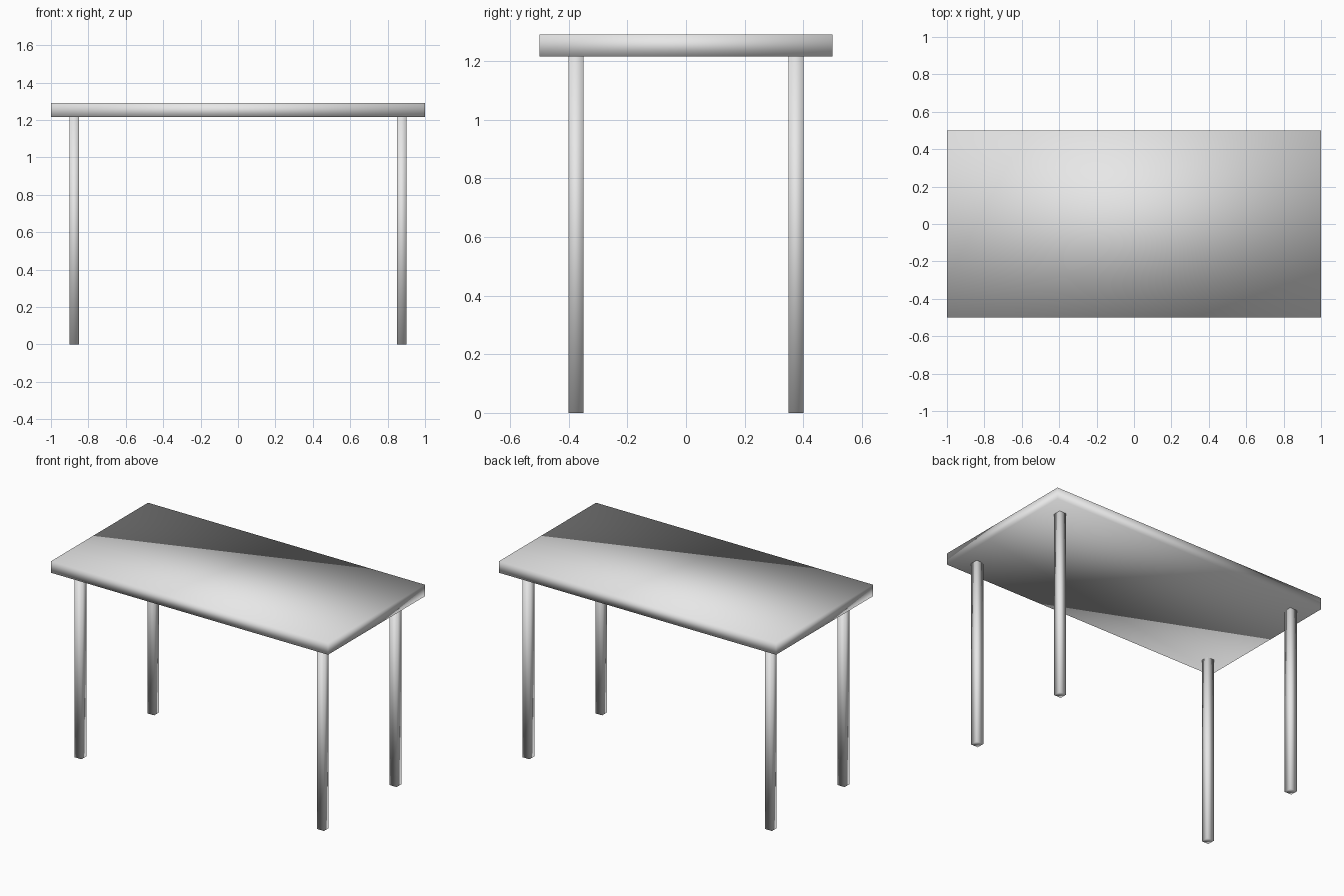
import bpy
import bmesh
from mathutils import Matrix, Vector

default_cube = bpy.data.objects.get("Cube")
if default_cube:
    bpy.data.objects.remove(default_cube, do_unlink=True)

LENGTH, WIDTH, HEIGHT = 2.0, 1.0, 1.29
TOP_THICKNESS = 0.075
LEG_SIZE = 0.05
LEG_INSET = 0.1

# Single grey finish
GREY = (0.8, 0.8, 0.8, 1.0)
grey = bpy.data.materials.new("light_grey")
grey.use_nodes = True
grey.diffuse_color = GREY
for node in grey.node_tree.nodes:
    if node.type == 'BSDF_PRINCIPLED':
        node.inputs["Base Color"].default_value = GREY


def smooth_box(name, size, centre):
    """Box with softly blended shading across its edges."""
    bm = bmesh.new()
    bmesh.ops.create_cube(bm, size=1.0, matrix=Matrix.Diagonal((*size, 1.0)))
    for face in bm.faces:
        face.smooth = True
    mesh = bpy.data.meshes.new(name)
    bm.to_mesh(mesh)
    bm.free()
    mesh.materials.append(grey)
    obj = bpy.data.objects.new(name, mesh)
    obj.location = Vector(centre)
    bpy.context.collection.objects.link(obj)
    return obj


# Table top
smooth_box("table_top", (LENGTH, WIDTH, TOP_THICKNESS),
           (0, 0, HEIGHT - TOP_THICKNESS / 2))

# Four square legs, set in from the corners
leg_height = HEIGHT - TOP_THICKNESS
leg_x = LENGTH / 2 - LEG_INSET - LEG_SIZE / 2
leg_y = WIDTH / 2 - LEG_INSET - LEG_SIZE / 2
for end, sy in (("front", -1), ("back", 1)):
    for side, sx in (("left", 1), ("right", -1)):
        smooth_box(f"{end}_{side}_leg", (LEG_SIZE, LEG_SIZE, leg_height),
                   (sx * leg_x, sy * leg_y, leg_height / 2))
